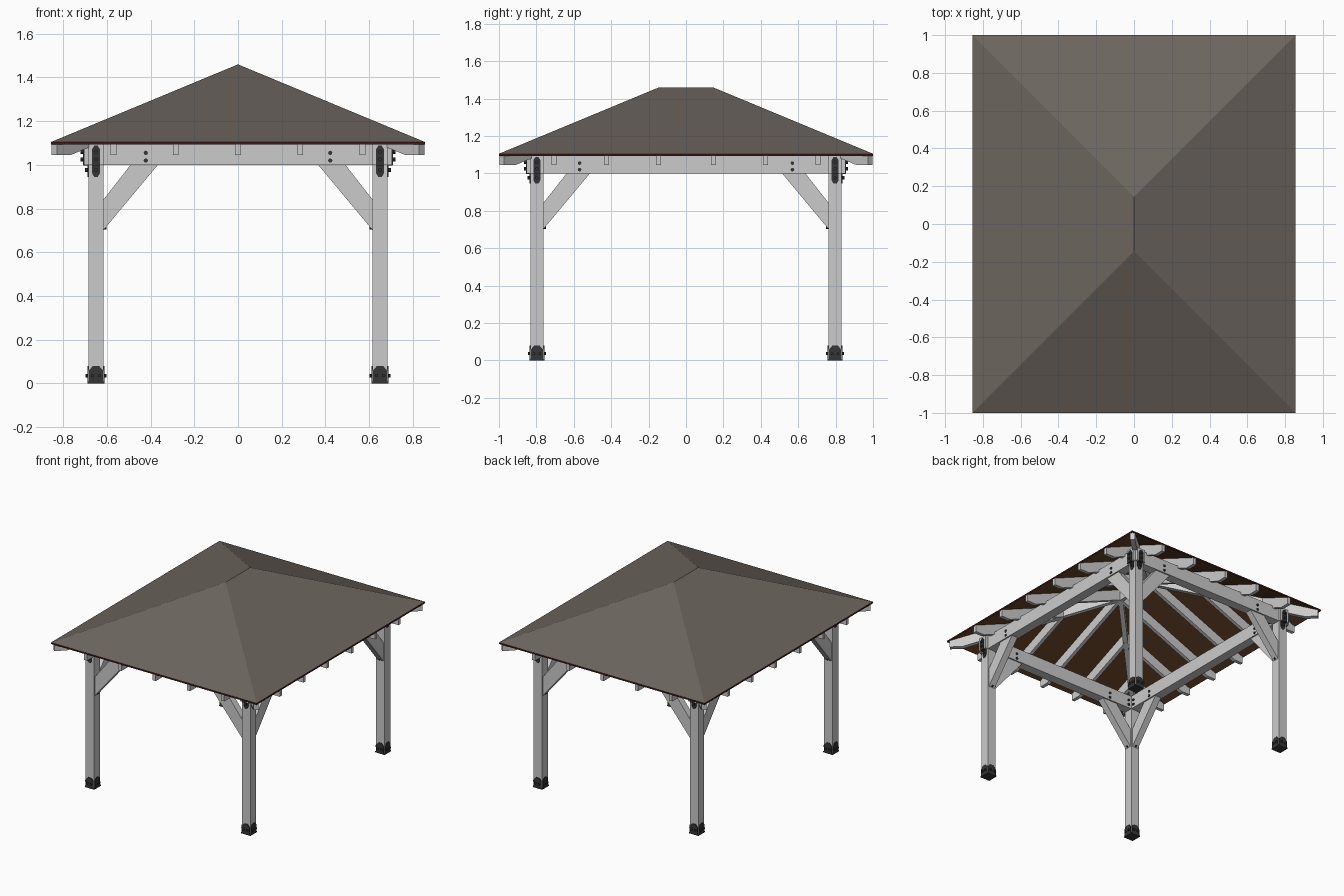
import bpy, bmesh, math
from mathutils import Vector as V

if "Cube" in bpy.data.objects:
    bpy.data.objects.remove(bpy.data.objects["Cube"])

X, Y, Z = V((1, 0, 0)), V((0, 1, 0)), V((0, 0, 1))
HX, HY, EAVE, RIDGE, RY = 0.855, 1.0, 1.105, 1.46, 0.145   # roof size
UNDER = 0.012                                              # roof thickness
PX, PY, W = 0.65, 0.797, 0.07                              # post centres, timber width
parts = {}


def material(name, rgb):
    m = bpy.data.materials.new(name)
    m.diffuse_color = (*rgb, 1)
    m.use_nodes = True
    m.node_tree.nodes["Principled BSDF"].inputs["Base Color"].default_value = m.diffuse_color
    return m


SHINGLE = material("shingle", (0.15, 0.13, 0.112))
TRIM = material("dark_red_trim", (0.055, 0.01, 0.01))
BOARD = material("brown_boards", (0.13, 0.055, 0.02))
IRON = material("black_iron", (0.035, 0.035, 0.035))


def prism(name, pts, origin, u, v, t, mat=None):
    """Extrude a profile in the u,v plane by t, centred on origin."""
    bm = parts.setdefault(name, (bmesh.new(), mat))[0]
    n = u.cross(v).normalized() * (t / 2)
    a = [bm.verts.new(origin + u * p + v * q - n) for p, q in pts]
    b = [bm.verts.new(origin + u * p + v * q + n) for p, q in pts]
    bm.faces.new(a)
    bm.faces.new(b)
    for i in range(len(a)):
        j = (i + 1) % len(a)
        bm.faces.new((a[i], a[j], b[j], b[i]))


def box(name, lo, hi, mat=None):
    prism(name, [(lo[0], lo[1]), (hi[0], lo[1]), (hi[0], hi[1]), (lo[0], hi[1])],
          V((0, 0, (lo[2] + hi[2]) / 2)), X, Y, hi[2] - lo[2], mat)


def bolt(name, c, axis, length, r=0.009):
    u = Z.cross(axis)
    pts = [(r * math.cos(k * math.pi / 4), r * math.sin(k * math.pi / 4)) for k in range(8)]
    prism(name, pts, c, u, Z, length, IRON)


def rafter(name, inner, outer, w=0.026):
    """Sloping rafter with a level-cut tail, running under the roof."""
    a, b = V((*inner, 0)), V((*outer, 0))
    run = (b - a).length
    d = (b - a) / run
    # roof underside height at a plan point
    under = lambda p: EAVE - UNDER + (RIDGE - EAVE) / HX * min(HX - abs(p.x), HY - abs(p.y))
    z0, z1 = under(a), under(b)
    flat = (1.045 + 0.08 - z1) * run / (z0 - z1)
    prism(name, [(0, z0), (run, z1), (run, 1.045), (run - flat, 1.045), (0, z0 - 0.08)], a, d, Z, w)


# hipped roof slab: shingles, trim edge and boarded underside
bm = bmesh.new()
layers = []
for dz in (0, -UNDER):
    c = [bm.verts.new((x, y, EAVE + dz)) for x, y in ((-HX, -HY), (HX, -HY), (HX, HY), (-HX, HY))]
    r = [bm.verts.new((0, y, RIDGE + dz)) for y in (-RY, RY)]
    for f in ((c[0], c[1], r[0]), (c[1], c[2], r[1], r[0]), (c[2], c[3], r[1]), (c[3], c[0], r[0], r[1])):
        bm.faces.new(f).material_index = 0 if dz == 0 else 2
    layers.append(c)
for i in range(4):
    j = (i + 1) % 4
    bm.faces.new((layers[0][i], layers[0][j], layers[1][j], layers[1][i])).material_index = 1
parts["hip_roof"] = (bm, (SHINGLE, TRIM, BOARD))

# beams crossing over the posts, and ridge board
for s, side in ((-1, "front"), (1, "back")):
    y = s * PY
    box(side + "_beam", (-PX - 0.055, y - W / 2, 1.0), (PX + 0.055, y + W / 2, 1.1))
for s, side in ((-1, "left"), (1, "right")):
    x = s * PX
    box(side + "_beam", (x - W / 2, -PY - 0.055, 1.0), (x + W / 2, PY + 0.055, 1.1))
box("ridge_board", (-0.013, -RY, 1.36), (0.013, RY, RIDGE - UNDER))

# common and jack rafters
for s in (-1, 1):
    for y in (-0.705, -0.425, -0.147, 0.147, 0.425, 0.705):
        rafter("side_rafters", (s * max(0, abs(y) - RY), y), (s * (HX - 0.004), y))
    for x in (-0.57, -0.285, 0, 0.285, 0.57):
        rafter("end_rafters", (x, s * (RY + abs(x))), (x, s * (HY - 0.004)))

# everything that repeats at the four corners
for sx, lr in ((-1, "left"), (1, "right")):
    for sy, fb in ((-1, "front"), (1, "back")):
        tag = f"{fb}_{lr}"
        base = V((sx * PX, sy * PY, 0))
        rafter("hip_rafter_" + tag, (0, sy * RY), (sx * (HX - 0.014), sy * (HY - 0.014)), 0.034)
        box("post_" + tag, (base.x - W / 2, base.y - W / 2, 0.004), (base.x + W / 2, base.y + W / 2, 1.0))

        # post foot: ground plate, four pointed side plates and bolts
        foot = "post_foot_" + tag
        box(foot, (base.x - 0.039, base.y - 0.039, 0), (base.x + 0.039, base.y + 0.039, 0.008), IRON)
        for n in (X, -X, Y, -Y):
            u = Z.cross(n)
            prism(foot, [(-0.032, 0), (0.032, 0), (0.032, 0.06), (0.014, 0.08), (-0.014, 0.08), (-0.032, 0.06)],
                  base + n * 0.037, u, Z, 0.005, IRON)
            for k in (-0.016, 0.016):
                bolt(foot, base + n * 0.043 + u * k + Z * 0.036, n, 0.012, 0.008)

        # per direction: outer bracket, knee brace and its bolts
        for out, other in ((X * sx, Y * sy), (Y * sy, X * sx)):
            u = Z.cross(out)
            br = "beam_bracket_" + tag
            prism(br, [(-0.019, 1.0), (0.019, 1.0), (0.019, 1.07), (0.008, 1.088), (-0.008, 1.088), (-0.019, 1.07)],
                  base + out * 0.057, u, Z, 0.005, IRON)
            prism(br, [(-0.019, 1.002), (0.019, 1.002), (0.019, 0.963), (0.008, 0.945), (-0.008, 0.945), (-0.019, 0.963)],
                  base + out * 0.037, u, Z, 0.005, IRON)
            prism(br, [(-0.019, 0.997), (0.019, 0.997), (0.019, 1.002), (-0.019, 1.002)],
                  base + out * 0.047, u, Z, 0.022, IRON)
            for z in (1.025, 1.06):
                bolt(br, base + out * 0.063 + Z * z, out, 0.014)
                bolt(br, base - out * 0.038 - other * 0.06 + Z * z, out, 0.01)
            bolt(br, base + out * 0.043 + Z * 0.977, out, 0.014)
            # brace from post inner face up to beam underside
            prism("knee_brace_" + tag, [(0.033, 0.70), (0.033, 0.84), (0.16, 1.002), (0.285, 1.002)],
                  base, -out, Z, 0.05)
            bolt("brace_bolts_" + tag, base - out * 0.04 + Z * 0.71, out, 0.016, 0.006)
            for z in (1.02, 1.055):
                bolt("brace_bolts_" + tag, base - out * 0.228 + Z * z, other, W + 0.01, 0.01)

# turn the collected parts into objects
for name, (bm, mats) in parts.items():
    bmesh.ops.recalc_face_normals(bm, faces=bm.faces)
    me = bpy.data.meshes.new(name)
    bm.to_mesh(me)
    bm.free()
    for m in (mats if isinstance(mats, tuple) else (mats,)):
        if m:
            me.materials.append(m)
    bpy.context.collection.objects.link(bpy.data.objects.new(name, me))
